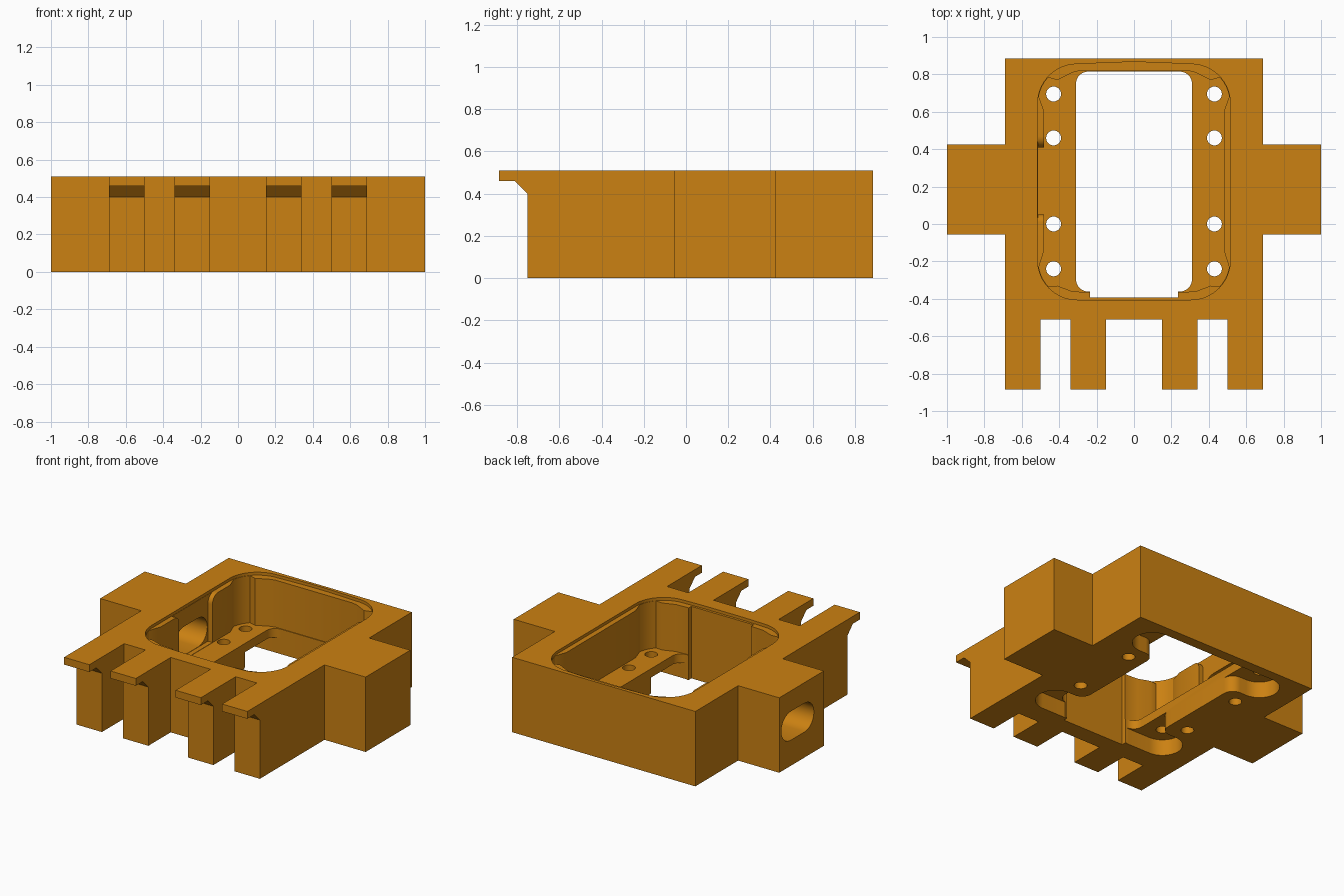
import bpy, bmesh, math

if "Cube" in bpy.data.objects:
    bpy.data.objects.remove(bpy.data.objects["Cube"])

orange = bpy.data.materials.new("orange")
orange.diffuse_color = (0.60, 0.22, 0.006, 1)
orange.use_nodes = True
orange.node_tree.nodes["Principled BSDF"].inputs["Base Color"].default_value = orange.diffuse_color


def prism(name, pts, lo, hi, axis="z"):
    """Extrude a closed outline from lo to hi along z (xy outline) or x (yz outline)."""
    bm = bmesh.new()
    place = (lambda a, b, c: (a, b, c)) if axis == "z" else (lambda a, b, c: (c, a, b))
    low = [bm.verts.new(place(a, b, lo)) for a, b in pts]
    top = [bm.verts.new(place(a, b, hi)) for a, b in pts]
    bm.faces.new(low)
    bm.faces.new(top)
    for i in range(len(pts)):
        j = (i + 1) % len(pts)
        bm.faces.new((low[i], low[j], top[j], top[i]))
    bmesh.ops.recalc_face_normals(bm, faces=bm.faces)
    me = bpy.data.meshes.new(name)
    bm.to_mesh(me)
    bm.free()
    me.materials.append(orange)
    ob = bpy.data.objects.new(name, me)
    bpy.context.collection.objects.link(ob)
    return ob


def arc(cx, cy, r, a0, a1, n=10):
    return [(cx + r * math.cos(math.radians(a0 + (a1 - a0) * i / n)),
             cy + r * math.sin(math.radians(a0 + (a1 - a0) * i / n))) for i in range(n + 1)]


def mirrored(half):
    return half + [(-x, y) for x, y in reversed(half)]


def cut(body, cutter):
    mod = body.modifiers.new("cut", "BOOLEAN")
    mod.operation = "DIFFERENCE"
    mod.solver = "EXACT"
    mod.object = cutter
    bpy.context.view_layer.update()
    dg = bpy.context.evaluated_depsgraph_get()
    me = bpy.data.meshes.new_from_object(body.evaluated_get(dg))
    body.modifiers.clear()
    body.data = me
    bpy.data.objects.remove(cutter)


# Main block with side wings and four front prongs
TOP = 0.51
half = [(0.15, -0.51), (0.15, -0.75), (0.34, -0.75), (0.34, -0.51), (0.5, -0.51), (0.5, -0.75),
        (0.69, -0.75), (0.69, -0.055), (1, -0.055), (1, 0.425), (0.69, 0.425), (0.69, 0.885)]
body = prism("housing_block", mirrored(half), 0, TOP)

# Shallow rim of the pocket
rim = ([(0.15, -0.41)] + arc(0.305, -0.195, 0.21, -90, 0) + arc(0.305, 0.645, 0.21, 0, 84)
       + [(0.17, 0.861), (0.06, 0.865)])
cut(body, prism("rim_cutter", mirrored(rim), 0.49, 0.6))

# Deep pocket with inset side panels and relieved corners
deep = ([(0.25, -0.365), (0.33, -0.36), (0.41, -0.33)] + arc(0.305, -0.195, 0.207, -42, -10, 6)
        + [(0.48, -0.14), (0.48, 0.6)] + arc(0.305, 0.645, 0.207, 10, 42, 6)
        + [(0.41, 0.77), (0.33, 0.81), (0.29, 0.82)])
cut(body, prism("pocket_cutter", mirrored(deep), 0.17, 0.5))

# Floor opening and the flat relief in the front wall
opening = arc(0.245, -0.296, 0.065, -90, 0, 8) + arc(0.245, 0.75, 0.065, 0, 90, 8)
cut(body, prism("opening_cutter", mirrored(opening), -0.1, 0.3))
cut(body, prism("front_relief_cutter", mirrored([(0.235, -0.393), (0.235, -0.3)]), -0.1, 0.6))

# Corner recesses under the floor
for sx in (-1, 1):
    for yc, d in ((0.69, 1), (-0.24, -1)):
        lobe = ([(0.25, 0.125)] + arc(0.43, 0, 0.125, 90, -90, 16)
                + arc(0.38, -0.195, 0.07, 90, 180, 8) + [(0.25, -0.195)])
        cut(body, prism("recess_cutter", [(sx * x, yc + d * y) for x, y in lobe], -0.1, 0.11))

# Screw holes
for sx in (-1, 1):
    for y in (0.695, 0.46, 0.0, -0.24):
        cut(body, prism("hole_cutter", arc(sx * 0.43, y, 0.04, 0, 345, 23), -0.1, 0.3))

# Cable slot through the left wing, and the open notch in the left panel
slot = arc(0.15, 0.272, 0.098, 90, 270) + arc(0.305, 0.272, 0.098, -90, 90)
cut(body, prism("slot_cutter", slot, -1.1, -0.4, "x"))
notch = ([(0.05, 0.172), (0.41, 0.172)] + arc(0.47, 0.43, 0.06, 180, 90, 8)
         + [(0.47, 0.5), (0.01, 0.5)] + arc(0.01, 0.45, 0.04, 90, 0, 8))
cut(body, prism("notch_cutter", notch, -0.513, -0.4, "x"))

# Overhanging hooks on the prongs
hook = [(-0.75, TOP), (-0.885, TOP), (-0.885, 0.46), (-0.81, 0.46), (-0.75, 0.40)]
for x0, x1 in ((-0.69, -0.5), (-0.34, -0.15), (0.15, 0.34), (0.5, 0.69)):
    prism("prong_hook", hook, x0, x1, "x")

# Smooth the curved walls, keep hard edges
bpy.ops.object.select_all(action="DESELECT")
body.select_set(True)
bpy.context.view_layer.objects.active = body
bpy.ops.object.shade_smooth_by_angle(angle=math.radians(25))
